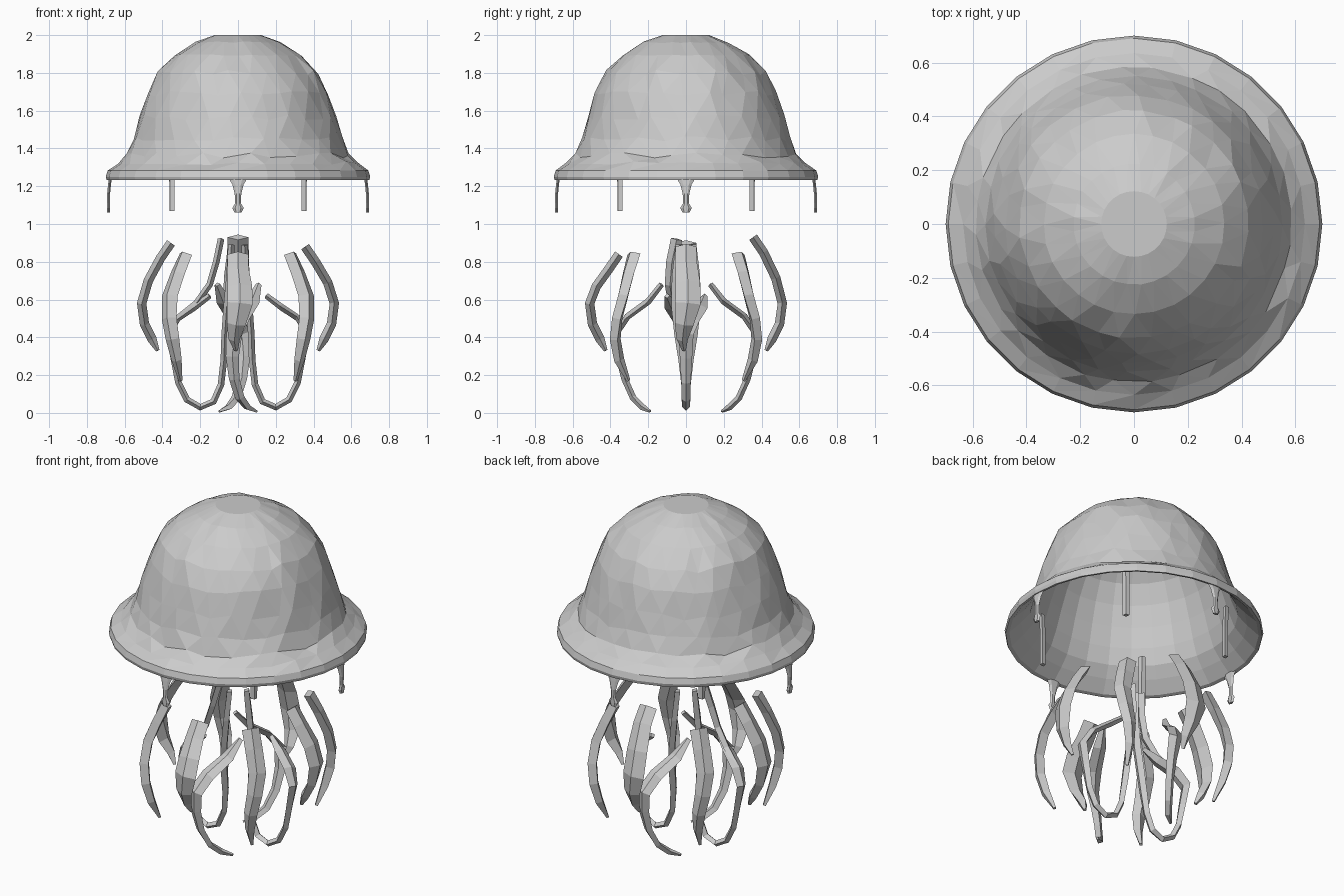
import bpy, bmesh, math, random
from mathutils import Vector, Matrix

random.seed(4)
grey = bpy.data.materials.new("soft grey")
grey.diffuse_color = (0.6, 0.6, 0.6, 1)


def finish(bm, name):
    bmesh.ops.recalc_face_normals(bm, faces=bm.faces[:])
    mesh = bpy.data.meshes.new(name)
    bm.to_mesh(mesh)
    bm.free()
    mesh.materials.append(grey)
    obj = bpy.data.objects.new(name, mesh)
    bpy.context.collection.objects.link(obj)
    return obj


def ribbon(name, path, widths, thick, angle, sides=4, twist=0.0):
    """Sweep a tapered flat section along (radius, sideways, height) points."""
    bm = bmesh.new()
    turn = Matrix.Rotation(angle, 3, 'Z')
    pts = [Vector(p) for p in path]
    rings = []
    for i, p in enumerate(pts):
        d = (pts[min(i + 1, len(pts) - 1)] - pts[max(i - 1, 0)]).normalized()
        side = Vector((0, 1, 0))
        side = (side - d * side.dot(d)).normalized()
        side = Matrix.Rotation(twist * i, 3, d) @ side
        flat = d.cross(side)
        w = widths[i] / 2
        t = min(thick, widths[i]) / 2
        ring = []
        for k in range(sides):
            a = 2 * math.pi * k / sides
            q = p + side * (w * math.cos(a)) + flat * (t * math.sin(a))
            ring.append(bm.verts.new(turn @ q))
        rings.append(ring)
    for a, b in zip(rings, rings[1:]):
        for k in range(sides):
            n = (k + 1) % sides
            bm.faces.new((a[k], a[n], b[n], b[k]))
    bm.faces.new(rings[0])
    bm.faces.new(rings[-1])
    return finish(bm, name)


# Bell: double-walled dome with flared rim, lightly uneven facets
outer = [(0.122, 2.0), (0.225, 1.962), (0.335, 1.895), (0.425, 1.8), (0.48, 1.69),
         (0.52, 1.565), (0.552, 1.45), (0.586, 1.365), (0.635, 1.322), (0.69, 1.283),
         (0.70, 1.25), (0.695, 1.232)]
inner = [(0.675, 1.238), (0.612, 1.30), (0.562, 1.36), (0.527, 1.45), (0.494, 1.56),
         (0.454, 1.675), (0.40, 1.78), (0.315, 1.872), (0.21, 1.937), (0.115, 1.97)]
SEG = 28
bm = bmesh.new()
rings = []
for j, (r, z) in enumerate(outer + inner):
    ring = []
    loose = 1 if 2 < j < 8 else 0.3 if 0 < j < 3 else 0
    for k in range(SEG):
        a = 2 * math.pi * (k + 0.5 * (j % 2 if j < 9 else 0)) / SEG
        a += random.uniform(-0.05, 0.05) * loose
        dr = random.uniform(-0.004, 0.004) * loose
        dz = random.uniform(-0.015, 0.015) * (loose if j != 8 else 0.6)
        ring.append(bm.verts.new(((r + dr) * math.cos(a), (r + dr) * math.sin(a), z + dz)))
    rings.append(ring)
for j, (a, b) in enumerate(zip(rings, rings[1:])):
    for k in range(SEG):
        n = (k + 1) % SEG
        if j >= 9:
            bm.faces.new((a[k], a[n], b[n], b[k]))
        elif j % 2 == 0:
            bm.faces.new((a[k], a[n], b[k]))
            bm.faces.new((a[n], b[n], b[k]))
        else:
            bm.faces.new((a[k], a[n], b[n]))
            bm.faces.new((a[k], b[n], b[k]))
bm.faces.new(rings[0])
bm.faces.new(rings[-1])
finish(bm, "bell")

# Rim drips and slender threads hanging inside the bell
for i in range(4):
    a = i * math.pi / 2
    ribbon("rim_drip", [(0.675, 0, 1.25), (0.68, 0, 1.21), (0.685, 0, 1.16), (0.685, 0, 1.11),
                        (0.685, 0, 1.085), (0.685, 0, 1.06)],
           [0.11, 0.06, 0.035, 0.03, 0.06, 0.035], 0.018, a, 6)
    ribbon("inner_thread", [(0.50, 0, 1.38), (0.495, 0, 1.25), (0.495, 0, 1.07)],
           [0.04, 0.04, 0.036], 0.03, a + math.pi / 4)

# Outer tentacles: arms at the four sides
tops = [0.88, 0.93, 0.90, 0.84]
for i in range(4):
    dz = tops[i] - 0.9
    ribbon("side_tentacle",
           [(0.355, 0, 0.90 + dz), (0.41, 0.0, 0.82 + dz), (0.475, 0.01, 0.70 + dz / 2),
            (0.51, 0.01, 0.58), (0.495, -0.01, 0.47), (0.455, -0.02, 0.39), (0.425, -0.01, 0.33)],
           [0.11, 0.115, 0.13, 0.135, 0.10, 0.06, 0.02], 0.05, i * math.pi / 2)

# Outer tentacles: diagonal arms, mirrored pairwise
for i in range(4):
    s = 1 if i % 2 else -1
    ribbon("diagonal_tentacle",
           [(0.39, 0, 0.84), (0.44, 0.01 * s, 0.74), (0.49, 0.02 * s, 0.62), (0.515, 0, 0.50),
            (0.51, -0.02 * s, 0.39), (0.48, -0.02 * s, 0.28), (0.43, 0, 0.17)],
           [0.095, 0.095, 0.095, 0.085, 0.075, 0.055, 0.02], 0.06, i * math.pi / 2 + math.pi / 4,
           4, 0.12 * s)

# Inner tentacles: two looping arms that curl back up through the middle
for a in (0, math.pi):
    ribbon("looping_tentacle",
           [(0.15, 0.10, 0.62), (0.23, 0.075, 0.56), (0.32, 0.03, 0.50), (0.365, 0, 0.42),
            (0.34, 0, 0.29), (0.315, 0, 0.16), (0.27, 0, 0.07), (0.20, 0, 0.03), (0.13, 0, 0.06),
            (0.09, 0, 0.15), (0.075, 0.01, 0.28), (0.07, 0.03, 0.42), (0.06, 0.045, 0.56),
            (0.045, 0.045, 0.72), (0.035, 0.03, 0.89)],
           [0.03, 0.08, 0.09, 0.08, 0.065, 0.05, 0.045, 0.04, 0.045, 0.05, 0.06, 0.065, 0.065,
            0.06, 0.05], 0.035, a)

# Inner tentacles: two trailing arms whose tips sweep sideways
for a in (math.pi / 2, -math.pi / 2):
    ribbon("trailing_tentacle",
           [(0.13, 0.11, 0.68), (0.20, 0.075, 0.59), (0.31, 0.02, 0.51), (0.37, -0.02, 0.42),
            (0.355, -0.03, 0.30), (0.325, -0.02, 0.18), (0.28, 0.01, 0.08), (0.23, 0.05, 0.03),
            (0.19, 0.10, 0.008)],
           [0.03, 0.08, 0.09, 0.085, 0.07, 0.055, 0.05, 0.04, 0.015], 0.035, a)

# Long strand reaching up from one looping arm
ribbon("upper_strand",
       [(0.09, 0.05, 0.92), (0.115, 0.075, 0.80), (0.15, 0.085, 0.68), (0.22, 0.07, 0.58),
        (0.32, 0.03, 0.50)],
       [0.06, 0.06, 0.055, 0.05, 0.04], 0.035, math.pi)
